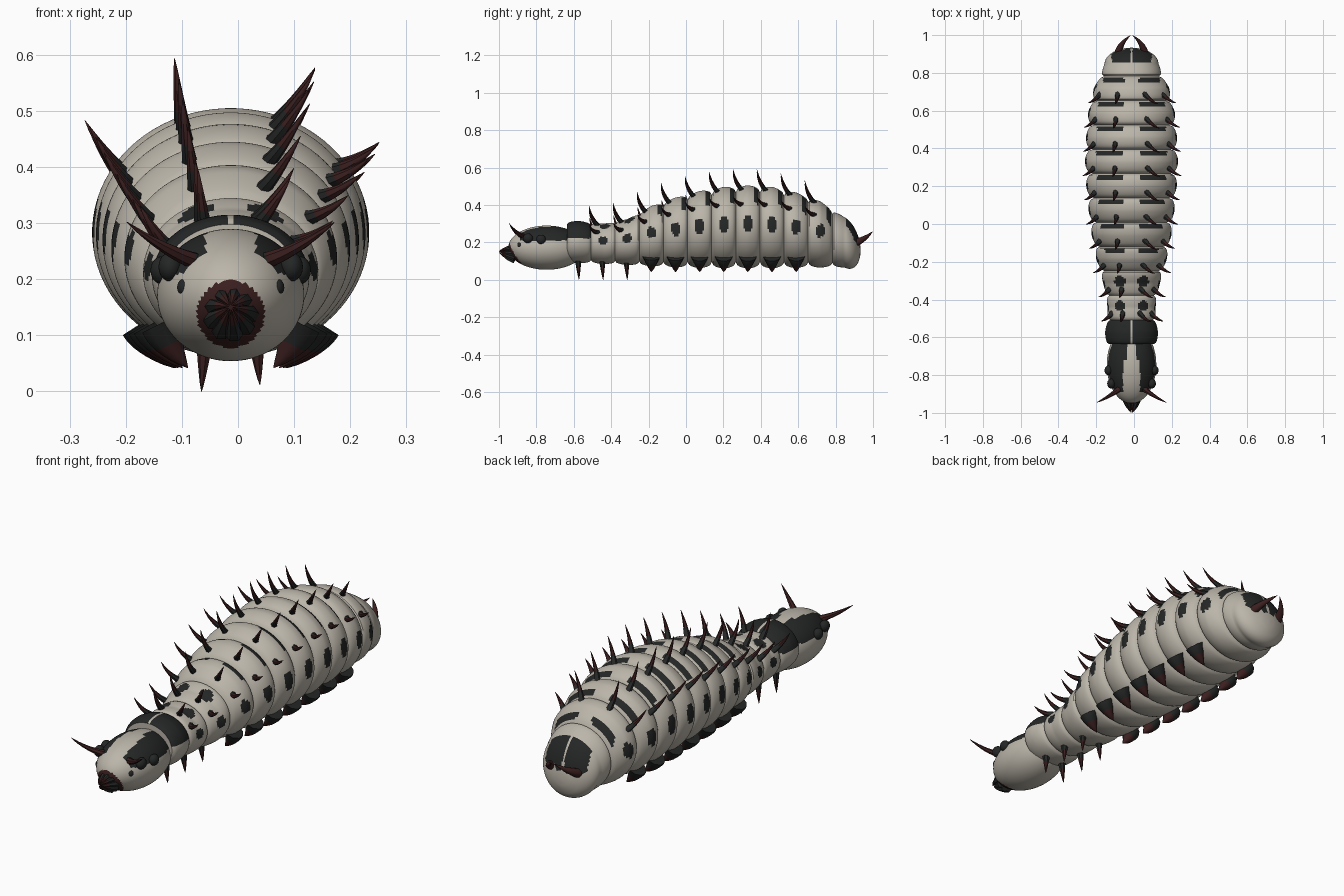
import bpy, bmesh, math
from mathutils import Vector, Matrix

if "Cube" in bpy.data.objects:
    bpy.data.objects.remove(bpy.data.objects["Cube"], do_unlink=True)

CX = -0.013  # body midline


def material(name, rgb):
    m = bpy.data.materials.new(name)
    m.use_nodes = True
    m.diffuse_color = (*rgb, 1)
    bsdf = m.node_tree.nodes["Principled BSDF"]
    bsdf.inputs["Base Color"].default_value = (*rgb, 1)
    bsdf.inputs["Roughness"].default_value = 0.8
    return m


MATS = [material("cream_skin", (0.50, 0.465, 0.40)),
        material("charcoal", (0.018, 0.019, 0.019)),
        material("dark_red_horn", (0.045, 0.014, 0.014))]
CREAM, BLACK, RED = range(3)


def finish(name, bm, paint, angle=50):
    """Colour each face by a rule, then make a smooth shaded object."""
    bmesh.ops.recalc_face_normals(bm, faces=bm.faces)
    for f in bm.faces:
        f.material_index = paint(f.calc_center_median())
    me = bpy.data.meshes.new(name)
    bm.to_mesh(me)
    bm.free()
    for m in MATS:
        me.materials.append(m)
    ob = bpy.data.objects.new(name, me)
    bpy.context.collection.objects.link(ob)
    bpy.ops.object.select_all(action='DESELECT')
    ob.select_set(True)
    bpy.context.view_layer.objects.active = ob
    bpy.ops.object.shade_smooth_by_angle(angle=math.radians(angle))
    return ob


def skin(bm, rings):
    """Bridge equal rings of points and close both ends."""
    loops = [[bm.verts.new(p) for p in r] for r in rings]
    n = len(loops[0])
    for a, b in zip(loops, loops[1:]):
        for i in range(n):
            j = (i + 1) % n
            bm.faces.new((a[i], a[j], b[j], b[i]))
    bm.faces.new(loops[0])
    bm.faces.new(loops[-1][::-1])


def spike(name, base, tip, r, bend=(0, 0, 0), black=0.3, sides=7, flat=1.0):
    """Curved tapering thorn: black root, dark red point."""
    base, tip, bend = Vector(base), Vector(tip), Vector(bend)
    axis = tip - base
    q = axis.to_track_quat('Z', 'Y')
    rings = []
    for k in range(9):
        t = k / 8
        mid = base + axis * t + bend * (4 * t * (1 - t))
        rad = r * (1 - t) ** 0.8 + 0.0006
        rings.append([mid + q @ Vector((rad * math.cos(a), flat * rad * math.sin(a), 0))
                      for a in (math.tau * i / sides for i in range(sides))])
    bm = bmesh.new()
    skin(bm, rings)
    return finish(name, bm, lambda c: BLACK if (c - base).dot(axis) / axis.length_squared < black else RED)


def ball(name, loc, scale, paint, segs=20):
    bm = bmesh.new()
    mat = Matrix.Translation(loc) @ Matrix.Diagonal((*scale, 1)) @ Matrix.Rotation(math.pi / 2, 4, 'X')
    bmesh.ops.create_uvsphere(bm, u_segments=segs, v_segments=int(segs * 0.7), radius=1, matrix=mat)
    return finish(name, bm, paint)


# Body segments: half width, bottom, top
STEP, FIRST = 0.129, -0.572
SEGS = [(0.140, 0.09, 0.315), (0.127, 0.085, 0.30), (0.150, 0.08, 0.325), (0.187, 0.072, 0.395),
        (0.212, 0.066, 0.44), (0.228, 0.064, 0.475), (0.240, 0.062, 0.497), (0.247, 0.062, 0.505),
        (0.241, 0.062, 0.497), (0.230, 0.064, 0.467), (0.200, 0.066, 0.42), (0.143, 0.066, 0.335)]
LAST = len(SEGS) - 1


def section(y):
    """Half width, half height and centre height of the body at y."""
    s = (y - FIRST) / STEP
    i = max(0, min(LAST, round(s)))
    u = max(-1, min(1, (s - i) * 2))
    k = max(0, min(LAST - 1, math.floor(s)))
    t = max(0, min(1, s - k))
    w, lo, hi = (a + (b - a) * t for a, b in zip(SEGS[k], SEGS[k + 1]))
    bulge = 0.85 + 0.15 * math.sqrt(max(0, 1 - u * u))
    c = (lo + hi) / 2
    if i == LAST and s > LAST:  # rounded rump, sinking towards the end
        v = min(1, (s - LAST) / 0.67)
        bulge = math.sqrt(max(0.0004, 1 - v * v))
        c -= 0.045 * v
    return w * bulge, (hi - lo) / 2 * bulge, c


def body_paint(c):
    x, y, z = abs(c.x - CX), c.y, c.z
    i = max(0, min(LAST, round((y - FIRST) / STEP)))
    dy = y - FIRST - i * STEP
    w, lo, hi = SEGS[i]
    mid, h = (lo + hi) / 2, (hi - lo) / 2
    if i == 0:  # collar plate split by a pale line
        return BLACK if z > 0.222 and x > 0.006 else CREAM
    if i == LAST:  # rump plate
        return BLACK if dy > 0.012 and z > 0.205 and 0.005 < x < 0.105 else CREAM
    if ((dy / 0.021) ** 4 + ((z - mid - 0.02) / (0.19 * h)) ** 4) < 1 and x > 0.5 * w:
        return BLACK  # flank spots
    if i < 3:  # round back spots
        if z > mid and math.hypot(x - 0.062, dy - 0.01) < 0.028:
            return BLACK
    elif z > mid and 0.031 < dy < 0.057 and 0.04 < x < 0.76 * w:
        return BLACK  # back bars
    return CREAM


SIDES, PER = 80, 16
y0, y1 = FIRST - STEP / 2, FIRST + STEP * (LAST + 0.67)
ys = [y0 + STEP / PER * k for k in range(int((y1 - y0) / STEP * PER))]
ys += [y1 - d for d in (0.004, 0.0015, 0)]
rings = []
for y in ys:
    w, h, c = section(y)
    rings.append([(CX + w * math.sin(a), y, c + h * math.cos(a))
                  for a in (math.tau * (i + 0.5) / SIDES for i in range(SIDES))])
bm = bmesh.new()
skin(bm, rings)
finish("segmented_body", bm, body_paint, 35)

# Thorns: name, angle from the top (degrees), offset to the tip
THORNS = [("upper_right", -22, (-0.015, -0.055, 0.125)), ("upper_left", 20, (0.075, -0.055, 0.105)),
          ("side_right", -58, (-0.068, -0.05, 0.095)), ("side_left", 55, (0.08, -0.05, 0.045))]
for i in range(1, LAST):
    y = FIRST + i * STEP - 0.028
    w, h, c = section(y)
    size = 0.85 + 0.015 * i
    for name, deg, off in THORNS:
        a = math.radians(deg)
        base = Vector((CX + 0.95 * w * math.sin(a), y, c + 0.95 * h * math.cos(a)))
        spike(f"thorn_{name}_{i}", base, base + Vector(off) * size, 0.014,
              bend=(0, -0.008, -0.006), black=0.32)

# Legs: three thin pairs in front, seven broad pairs behind
for i in range(10):
    y = FIRST + i * STEP
    for side, s in (("left", 1), ("right", -1)):
        if i < 3:
            spike(f"front_leg_{side}_{i}", (CX + s * 0.045, y - 0.005, 0.105),
                  (CX + s * 0.052, y, 0.012 if s > 0 else 0.0), 0.017, black=0.35)
        else:
            w = SEGS[i][0] / 0.24
            spike(f"belly_leg_{side}_{i}", (CX + s * 0.15 * w, y, 0.125),
                  (CX + s * 0.098 * w, y, 0.042), 0.047, bend=(s * 0.012, 0, 0),
                  black=0.42, sides=10)

# Head with dark cheek plates and a red mouth patch
MOUTH = Vector((CX, -0.94, 0.138))


def head_paint(c):
    x = abs(c.x - CX)
    if c.y < -0.85 and math.hypot(c.x - MOUTH.x, c.z - MOUTH.z) < 0.06:
        return RED
    inner = 0.022 if c.y > -0.72 else 0.045
    return BLACK if c.z > 0.21 and x > inner and c.y > -0.885 else CREAM


ball("head", (CX, -0.745, 0.172), (0.131, 0.205, 0.118), head_paint, 96)

# Eyes and antennae
EYES = [(0.082, -0.885, 0.185, 0.017), (0.108, -0.845, 0.222, 0.026), (0.123, -0.775, 0.216, 0.025)]
for side, s in (("left", 1), ("right", -1)):
    for k, (x, y, z, r) in enumerate(EYES):
        ball(f"eye_{side}_{k}", (CX + s * x, y, z), (r * 0.8, r, r), lambda c: BLACK)
    spike(f"antenna_{side}", (CX + s * 0.055, -0.865, 0.23), (CX + s * 0.185, -0.945, 0.302),
          0.016, bend=(0, -0.006, -0.008), black=0.15)
    # Curved pincers on the rump
    spike(f"tail_horn_{side}", (CX + s * 0.07, 0.865, 0.185), (CX + s * 0.006, 0.998, 0.258),
          0.027, bend=(s * 0.02, 0.008, -0.008), black=0.12, sides=9)

# Mouthparts: a ring of thorns closing on one point
for k in range(9):
    a = math.tau * k / 9
    out = Vector((math.cos(a), 0, math.sin(a)))
    spike(f"mouthpart_{k}", MOUTH + out * 0.036 + Vector((0, 0.025, 0)),
          (CX + 0.004 * out.x, -1.0 + 0.004 * (k % 3), 0.15 + 0.004 * out.z), 0.016,
          bend=out * 0.008, black=0.6, sides=6)
